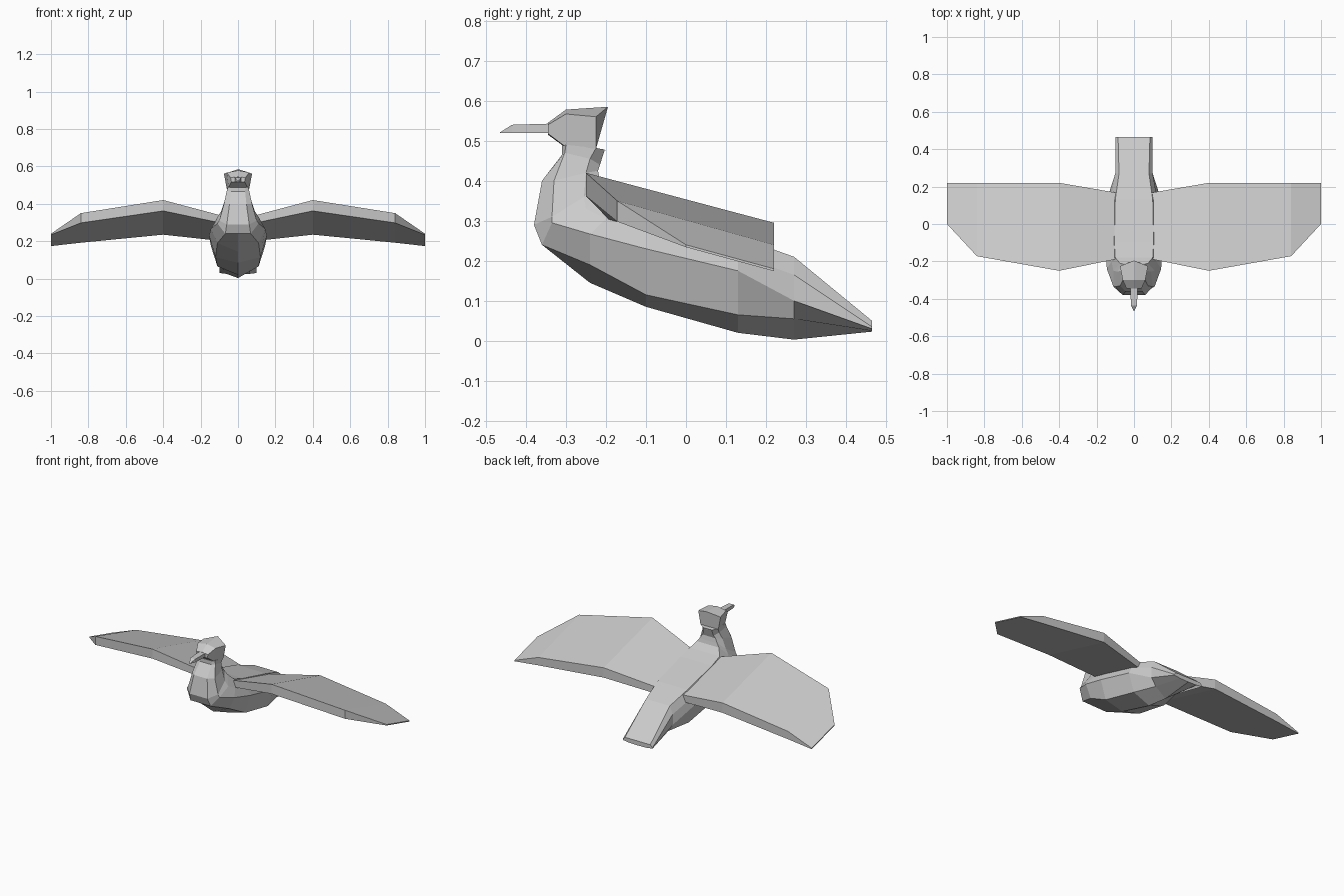
import bpy, bmesh

if "Cube" in bpy.data.objects:
    bpy.data.objects.remove(bpy.data.objects["Cube"])

grey = bpy.data.materials.new("light grey")
grey.diffuse_color = (0.6, 0.6, 0.6, 1)
grey.use_nodes = True
grey.node_tree.nodes["Principled BSDF"].inputs["Base Color"].default_value = grey.diffuse_color


def loft(name, rings):
    """Skin closed rings of equal length, capping both ends."""
    bm = bmesh.new()
    loops = [[bm.verts.new(p) for p in ring] for ring in rings]
    n = len(loops[0])
    for a, b in zip(loops, loops[1:]):
        for i in range(n):
            j = (i + 1) % n
            bm.faces.new((a[i], a[j], b[j], b[i]))
    bm.faces.new(loops[0])
    bm.faces.new(loops[-1])
    bmesh.ops.remove_doubles(bm, verts=bm.verts, dist=0.0005)
    bmesh.ops.recalc_face_normals(bm, faces=bm.faces)
    mesh = bpy.data.meshes.new(name)
    bm.to_mesh(mesh)
    bm.free()
    mesh.materials.append(grey)
    obj = bpy.data.objects.new(name, mesh)
    bpy.context.collection.objects.link(obj)
    return obj


def mirrored(half):
    """Close a right-hand half section, leaving points on x = 0 single."""
    return half + [(-x, y, z) for x, y, z in reversed(half) if x > 0]


def section(y, keel, low, mid, shoulder, top):
    """Upright body section: keel height, then (x, z) pairs up the side."""
    return [(0, y, keel)] + [(x, y, z) for x, z in (low, mid, shoulder, top)]


# Body: tail, belly, breast and neck in one skin
body = [
    section(.465, .023, (.06, .025), (.10, .03), (.10, .035), (.085, .05)),
    section(.27, .003, (.07, .055), (.10, .10), (.10, .165), (.08, .21)),
    section(.13, .02, (.11, .065), (.145, .175), (.125, .215), (.10, .26)),
    section(-.10, .085, (.12, .115), (.155, .23), (.125, .275), (.105, .32)),
    [(0, -.24, .145), (.11, -.24, .19), (.145, -.24, .267),
     (.12, -.20, .305), (.10, -.18, .345)],
    [(0, -.36, .24), (.068, -.36, .24), (.11, -.335, .295),
     (.11, -.25, .33), (.075, -.21, .38)],
    [(0, -.38, .29), (.06, -.38, .29), (.10, -.335, .31),
     (.09, -.255, .36), (.06, -.215, .40)],
    [(0, -.36, .40), (.045, -.36, .40), (.075, -.33, .40),
     (.07, -.25, .42), (.045, -.22, .425)],
    [(0, -.31, .465), (.038, -.31, .465), (.06, -.303, .47),
     (.055, -.24, .455), (.035, -.215, .44)],
    [(0, -.31, .488), (.04, -.31, .488), (.055, -.30, .49),
     (.058, -.225, .482), (.03, -.203, .478)],
]
loft("body", [mirrored(r) for r in body])

# Head: bottom centre, jaw, cheek, crown for each station
head = [
    [(0, -.345, .515), (.035, -.345, .518), (.04, -.345, .54), (0, -.345, .545)],
    [(0, -.305, .486), (.05, -.305, .488), (.06, -.30, .567), (0, -.30, .578)],
    [(0, -.20, .475), (.06, -.225, .48), (.075, -.225, .56), (0, -.195, .585)],
]
loft("head", [mirrored(r) for r in head])

# Beak
beak = [[(-w, y, .52), (w, y, .52), (w, y, t), (-w, y, t)]
        for y, w, t in ((-.335, .02, .543), (-.435, .016, .54), (-.465, .002, .521))]
loft("beak", beak)

# Wings: x, front y, front top/bottom z, rear y, rear top/bottom z
stations = [
    (.08, -.185, .335, .295, .165, .24, .20),
    (.40, -.25, .42, .362, .22, .295, .235),
    (.84, -.172, .35, .298, .22, .24, .192),
    (1.0, 0, .24, .234, .22, .18, .174),
]
for side, name in ((1, "right_wing"), (-1, "left_wing")):
    loft(name, [[(side * x, fy, ft), (side * x, fy, fb),
                 (side * x, ry, rb), (side * x, ry, rt)]
                for x, fy, ft, fb, ry, rt, rb in stations])
